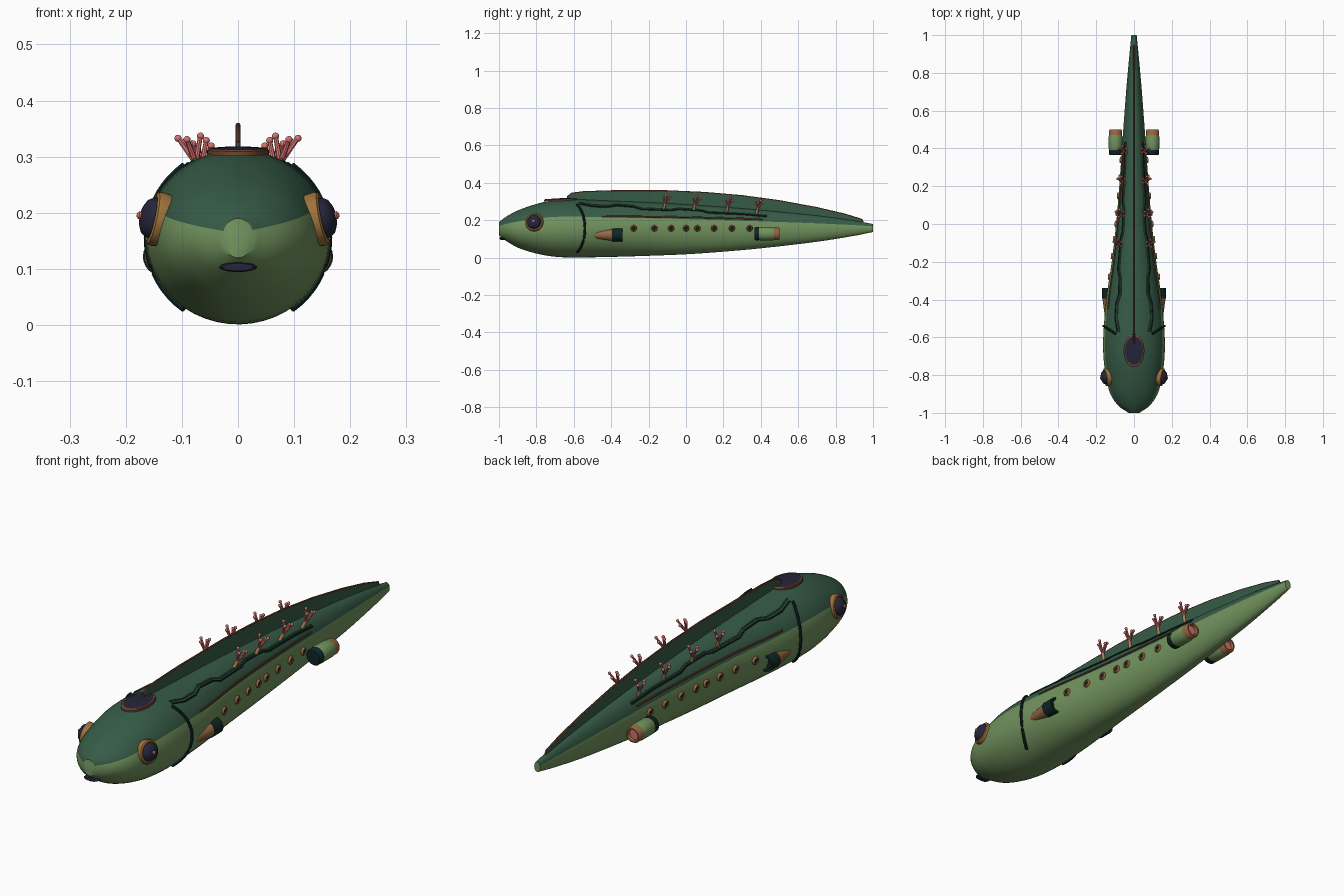
import bpy, bmesh, math
from mathutils import Vector

if "Cube" in bpy.data.objects:
    bpy.data.objects.remove(bpy.data.objects["Cube"])

def mat(name, r, g, b):
    m = bpy.data.materials.new(name)
    m.diffuse_color = (r, g, b, 1)
    m.use_nodes = True
    m.node_tree.nodes["Principled BSDF"].inputs["Base Color"].default_value = m.diffuse_color
    return m

DARK = mat("dark_green", 0.037, 0.105, 0.062)
LIGHT = mat("light_green", 0.165, 0.29, 0.11)
COPPER = mat("copper", 0.30, 0.135, 0.055)
BRASS = mat("brass", 0.33, 0.17, 0.045)
TRIM = mat("dark_copper", 0.16, 0.06, 0.03)
NAVY = mat("navy_glass", 0.019, 0.018, 0.042)
TEAL = mat("black_green", 0.005, 0.02, 0.018)
PINK = mat("coral_pink", 0.68, 0.17, 0.155)
TAN = mat("coral_tan", 0.50, 0.23, 0.11)

def finish(bm, name, mats, mirror=False, angle=40):
    bmesh.ops.remove_doubles(bm, verts=bm.verts, dist=1e-5)
    bmesh.ops.recalc_face_normals(bm, faces=bm.faces)
    me = bpy.data.meshes.new(name)
    bm.to_mesh(me)
    bm.free()
    for m in mats:
        me.materials.append(m)
    ob = bpy.data.objects.new(name, me)
    bpy.context.collection.objects.link(ob)
    bpy.ops.object.select_all(action='DESELECT')
    bpy.context.view_layer.objects.active = ob
    ob.select_set(True)
    bpy.ops.object.shade_smooth_by_angle(angle=math.radians(angle))
    if mirror:
        ob.modifiers.new("mirror", 'MIRROR').use_mirror_merge = False
    return ob

def skin(bm, rings, index=lambda i, j: 0, caps=False):
    vs = [[bm.verts.new(p) for p in r] for r in rings]
    n = len(vs[0])
    for i in range(len(vs) - 1):
        for j in range(n):
            k = (j + 1) % n
            f = bm.faces.new((vs[i][j], vs[i][k], vs[i + 1][k], vs[i + 1][j]))
            f.material_index = index(i, j)
    if caps:
        for r, i in ((vs[0], 0), (vs[-1], len(vs) - 2)):
            bm.faces.new(r).material_index = index(i, 0)

def frame(axis):
    a = Vector(axis).normalized()
    u = a.cross(Vector((0, 0, 1)) if abs(a.z) < 0.9 else Vector((0, 1, 0))).normalized()
    return a, u, a.cross(u)

def lathe(name, origin, axis, profile, mats, idx=None, n=24, mirror=True, su=1, sv=1):
    """Revolve (radius, distance) points about an axis."""
    a, u, v = frame(axis)
    o = Vector(origin)
    ang = [2 * math.pi * j / n for j in range(n)]
    rings = [[o + a * d + (u * su * math.cos(t) + v * sv * math.sin(t)) * r for t in ang]
             for r, d in profile]
    bm = bmesh.new()
    skin(bm, rings, lambda i, j: idx[i] if idx else 0)
    return finish(bm, name, mats, mirror)

def tube_into(bm, path, r, n=8, index=0, r2=None):
    path = [Vector(p) for p in path]
    rings = []
    for i, p in enumerate(path):
        _, u, v = frame(path[min(i + 1, len(path) - 1)] - path[max(i - 1, 0)])
        q = r + ((r2 or r) - r) * i / (len(path) - 1)
        rings.append([p + (u * math.cos(t) + v * math.sin(t)) * q
                      for t in (2 * math.pi * j / n for j in range(n))])
    skin(bm, rings, lambda i, j: index, True)

def tube(name, path, r, m, mirror=True):
    bm = bmesh.new()
    tube_into(bm, path, r)
    return finish(bm, name, [m], mirror)

# hull stations: y, half width, top z, bottom z
ST = [(-1, .028, .19, .12), (-.965, .08, .217, .092), (-.9, .125, .252, .054), (-.8, .15, .287, .022),
      (-.7, .162, .308, .005), (-.6, .163, .312, .001), (-.4, .147, .304, .004), (-.2, .118, .296, .010),
      (0, .095, .285, .018), (.2, .078, .271, .032), (.4, .064, .255, .050), (.7, .042, .225, .085),
      (.9, .024, .198, .117), (1, .014, .18, .137)]

def hull(y):
    i = max(0, min(len(ST) - 2, sum(s[0] <= y for s in ST) - 1))
    p, q = ST[i], ST[i + 1]
    h = q[0] - p[0]
    t = (y - p[0]) / h
    def slope(k, c):
        a, b = ST[max(k - 1, 0)], ST[min(k + 1, len(ST) - 1)]
        return (b[c] - a[c]) / (b[0] - a[0])
    return [(2*t**3 - 3*t*t + 1) * p[c] + (t**3 - 2*t*t + t) * h * slope(i, c)
            + (3*t*t - 2*t**3) * q[c] + (t**3 - t*t) * h * slope(i + 1, c) for c in (1, 2, 3)]

def on_hull(y, deg, off=0):
    w, zt, zb = hull(y)
    t = math.radians(deg)
    return Vector(((w + off) * math.cos(t), y, (zt + zb) / 2 + ((zt - zb) / 2 + off) * math.sin(t)))

def side_at(y, z):
    w, zt, zb = hull(y)
    return w * math.sqrt(max(0, 1 - ((z - (zt + zb) / 2) / ((zt - zb) / 2)) ** 2))

# hull: dark back, light belly
ys = [-1 + .3 * (i / 18) ** 1.4 for i in range(19)] + [-.7 + 1.7 * i / 40 for i in range(1, 41)]
N = 48
bm = bmesh.new()
START = 24
skin(bm, [[on_hull(y, START + 360 * j / N) for j in range(N)] for y in ys],
     lambda i, j: 0 if (j + .5) * 360 / N < 180 - 2 * START else 1, True)
for f in bm.faces:
    if len(f.verts) > 4:
        f.material_index = 1
finish(bm, "hull", [DARK, LIGHT])

# dorsal fin with copper edge
FIN = [(-.635, .325), (-.61, .343), (-.55, .351), (-.4, .356), (-.1, .356), (.1, .347), (.3, .330),
       (.5, .303), (.7, .266), (.85, .231), (.94, .203)]
bm = bmesh.new()
rings = []
for y, z in FIN:
    b = hull(y)[1] - .015
    rings.append([(-.004, y, b), (.004, y, b), (.004, y, z), (-.004, y, z)])
skin(bm, rings, caps=True)
finish(bm, "dorsal_fin", [DARK])
tube("fin_edge", [(0, y, z) for y, z in FIN] + [(0, .945, .19)], .0045, TRIM, False)

# top hatch
lathe("top_hatch", (0, -.67, .304), (0, -.03, 1),
      [(1, 0), (1, .008), (.95, .011), (.86, .011), (.86, .010), (.5, .013), (0, .014)],
      [TRIM, NAVY], [0, 0, 0, 0, 1, 1], 32, False, .055, .088)

# mouth
lathe("mouth", (0, -.965, .103), (0, -1, 0),
      [(1, 0), (1, .022), (.8, .030), (0, .032)], [NAVY], None, 24, False, .034, .0085)

# eyes
lathe("eye", (.140, -.81, .188), (1, -.16, .22),
      [(.047, -.012), (.049, .004), (.047, .012), (.041, .015), (.037, .012),
       (.036, .018), (.030, .027), (.018, .033), (.007, .035), (.007, .038), (.004, .041), (0, .042)],
      [BRASS, NAVY, PINK], [0, 0, 0, 0, 1, 1, 1, 1, 2, 2, 2], 28)

# gill arcs behind the head
tube("gill_arc", [on_hull(-.54 - .042 * (a / 54) ** 2, a, .002) for a in range(-54, 57, 6)], .0065, TEAL)

# intake pods
lathe("intake_pod", (.135, -.54, .122), (0.0, 1, 0),
      [(0, 0), (.009, .008), (.022, .07), (.032, .145), (.0345, .145), (.0345, .2), (.026, .2), (.022, .185), (0, .185)],
      [COPPER, TEAL], [0, 0, 0, 1, 1, 1, 1, 1])

# rear thrusters
lathe("thruster", (.098, .365, .128), (0, 1, 0),
      [(0, 0), (.030, 0), (.035, .006), (.035, .026), (.033, .026), (.036, .035), (.036, .098), (.034, .105),
       (.034, .128), (.030, .136), (.024, .136), (.022, .122), (0, .122)],
      [TEAL, LIGHT, COPPER, PINK], [0, 0, 0, 0, 1, 1, 1, 2, 2, 2, 2, 3])

# portholes
for k, y in enumerate((-.28, -.17, -.08, 0, .06, .15, .245, .34)):
    lathe(f"porthole_{k + 1}", (side_at(y, .157) - .003, y, .157), (1, .1, 0),
          [(.017, -.004), (.017, .006), (.013, .011), (.009, .010), (.008, .006), (.005, .010), (0, .011)],
          [COPPER, NAVY], [0, 0, 0, 0, 1, 1], 16)

# side rail along the colour break
tube("side_rail", [on_hull(-.45 + .86 * i / 16, 26 + i * .35, .001) for i in range(17)], .004, TRIM)

# stepped pipes along the back
STEPS = [(-.57, 57), (-.5, 50), (-.42, 50), (-.37, 56), (-.28, 53), (-.24, 46), (-.08, 46), (-.04, 51),
         (.08, 50), (.12, 44), (.3, 45), (.5, 41)]
for k, d in enumerate((0, 5)):
    path = []
    for (y0, a0), (y1, a1) in zip(STEPS, STEPS[1:]):
        path += [on_hull(y0 + (y1 - y0) * t / 3, a0 + d + (a1 - a0) * t / 3, .001) for t in range(3)]
    tube(f"back_pipe_{k + 1}", path, .0035, TEAL if k == 0 else DARK)

# branching coral along both sides
for k, y in enumerate((-.12, .04, .215, .375)):
    bm = bmesh.new()
    b = on_hull(y, 52, -.006)
    m = b + Vector((.018, .012, .045))
    tube_into(bm, [b, m], .008, 10, 1, .006)
    for d in ((.026, .012, .030), (-.014, .012, .034), (.010, -.014, .028), (.006, .024, .020)):
        tip = m + Vector(d)
        tube_into(bm, [b.lerp(m, .7), tip], .0055, 8, 0, .004)
        s = bmesh.ops.create_icosphere(bm, subdivisions=2, radius=.0065)
        bmesh.ops.translate(bm, verts=s['verts'], vec=tip)
    finish(bm, f"coral_{k + 1}", [PINK, TAN], True)
